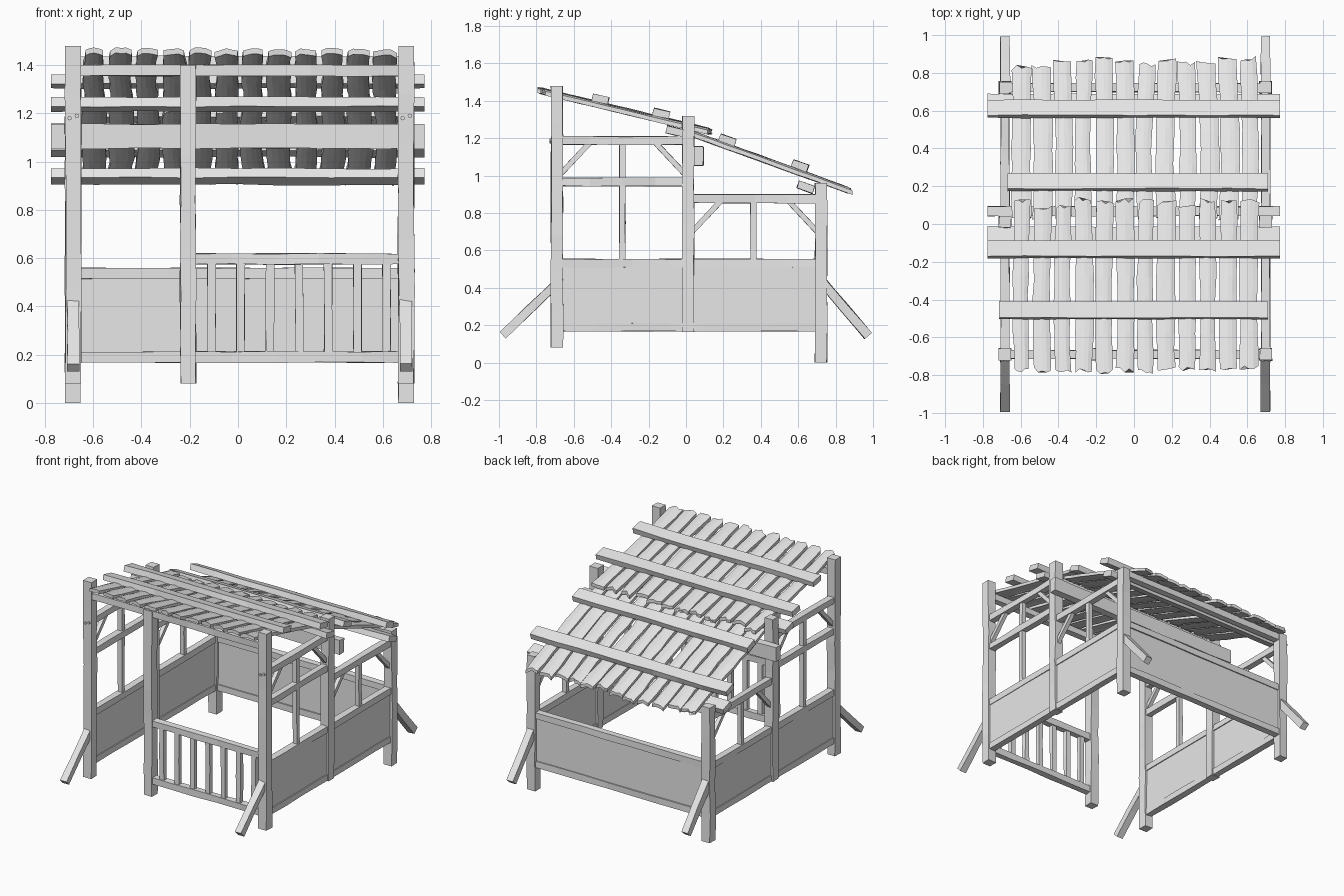
import bpy, bmesh, math, random
from mathutils import Vector

random.seed(4)
cube = bpy.data.objects.get("Cube")
if cube:
    bpy.data.objects.remove(cube, do_unlink=True)

wood = bpy.data.materials.new("grey_wood")
wood.use_nodes = True
GREY = (0.8, 0.8, 0.8, 1)
wood.diffuse_color = GREY
wood.node_tree.nodes["Principled BSDF"].inputs["Base Color"].default_value = GREY


def loft(name, rings):
    """Skin a list of point rings into a closed solid."""
    bm = bmesh.new()
    loops = [[bm.verts.new(p) for p in ring] for ring in rings]
    n = len(loops[0])
    for a, b in zip(loops, loops[1:]):
        for i in range(n):
            j = (i + 1) % n
            bm.faces.new((a[i], a[j], b[j], b[i]))
    bm.faces.new(loops[0])
    bm.faces.new(loops[-1])
    bmesh.ops.recalc_face_normals(bm, faces=bm.faces)
    mesh = bpy.data.meshes.new(name)
    bm.to_mesh(mesh)
    bm.free()
    mesh.materials.append(wood)
    obj = bpy.data.objects.new(name, mesh)
    bpy.context.collection.objects.link(obj)
    return obj


def beam(name, a, b, w, h, roll=0.0, rough=0.003):
    """Hewn timber from a to b; w is across (x, or y for x-beams), h the other way."""
    a, b = Vector(a), Vector(b)
    d = (b - a).normalized()
    u = Vector((0, math.cos(roll), math.sin(roll))) if abs(d.x) > 0.9 else Vector((1, 0, 0))
    v = d.cross(u)
    steps = max(1, round((b - a).length / 0.2))
    rings = []
    for i in range(steps + 1):
        c = a.lerp(b, i / steps)
        ring = []
        for su, sv in ((-1, -1), (1, -1), (1, 1), (-1, 1)):
            ju, jv = random.uniform(-rough, rough), random.uniform(-rough, rough)
            ring.append(c + u * (su * w / 2 + ju) + v * (sv * h / 2 + jv))
        rings.append(ring)
    return loft(name, rings)


def plank(name, x, y0, y1, roof, width):
    """Rounded slab with ragged ends, lying on the roof line z = roof(y)."""
    across, steps = 5, 9
    bend = random.uniform(-0.012, 0.012)
    ragged = [[random.uniform(-0.014, 0.014) for _ in range(across)] for _ in range(2)]
    lift = random.uniform(-0.003, 0.003)
    rings = []
    for i in range(steps + 1):
        t = i / steps
        cx = x + bend * math.sin(t * 4) + random.uniform(-0.002, 0.002)
        half = width / 2 + random.uniform(-0.004, 0.004)
        top, bottom = [], []
        for k in range(across):
            s = 2 * k / (across - 1) - 1
            y = y0 + (y1 - y0) * t
            if i in (0, steps):
                y += ragged[i > 0][k]
            arch = 0.009 * (1 - s * s)
            z = roof(y) + lift + arch + random.uniform(-0.0015, 0.0015)
            top.append((cx + s * half, y, z + 0.008))
            bottom.append((cx + s * half, y, z - 0.015))
        rings.append(top + bottom[::-1])
    return loft(name, rings)


SIDES = (("right", -0.683), ("left", 0.697))
XL, XR = SIDES[0][1], SIDES[1][1]
FRONT, MID, BACK = -0.69, 0.012, 0.722
POST = 0.065

for side, x in SIDES:
    # Corner and middle posts
    for name, y, z0, z1 in (("front", FRONT, 0.08, 1.48), ("middle", MID, 0.165, 1.32),
                            ("back", BACK, 0, 0.96)):
        beam(f"{name}_post_{side}", (x, y, z0), (x, y, z1), POST, 0.063)

    # Low side wall and its rails
    beam(f"side_panel_{side}", (x, FRONT, 0.36), (x, BACK, 0.36), 0.036, 0.36, rough=0)
    for name, z in (("bottom", 0.19), ("top", 0.532)):
        beam(f"side_{name}_rail_{side}", (x, FRONT, z), (x, BACK, z), 0.047, 0.045, rough=0.002)

    # Open framing above the wall
    for name, y0, y1, z in (("upper", FRONT, MID, 1.188), ("middle", FRONT, MID, 0.967),
                            ("rear", MID, BACK, 0.877)):
        beam(f"{name}_side_rail_{side}", (x, y0, z), (x, y1, z), 0.045, 0.045)
    for name, y, z in (("front", -0.34, 1.18), ("rear", 0.36, 0.87)):
        beam(f"{name}_stud_{side}", (x, y, 0.54), (x, y, z), 0.032, 0.032, rough=0.002)

    # Corner braces below the rails
    for i, (y, ztop, s) in enumerate(((FRONT, 1.175, 1), (MID, 1.175, -1),
                                      (MID, 0.865, 1), (BACK, 0.865, -1))):
        beam(f"corner_brace_{side}_{i}", (x, y + s * 0.02, ztop - 0.165),
             (x, y + s * 0.175, ztop), 0.028, 0.028, rough=0.001)

    # Slanting ground props
    beam(f"front_prop_{side}", (x, -0.69, 0.425), (x, -0.98, 0.147), 0.05, 0.045)
    beam(f"back_prop_{side}", (x, 0.73, 0.43), (x, 0.975, 0.143), 0.05, 0.05)

    # Pegs in the front posts
    for i, (dx, z) in enumerate(((-0.015, 1.18), (0.015, 1.19))):
        bpy.ops.mesh.primitive_cylinder_add(vertices=8, radius=0.009, depth=0.012,
                                            location=(x + dx, FRONT - 0.033, z),
                                            rotation=(math.pi / 2, 0, 0))
        peg = bpy.context.object
        peg.name = f"peg_{side}_{i}"
        peg.data.materials.append(wood)

# Back wall
beam("back_panel", (XL, BACK, 0.36), (XR, BACK, 0.36), 0.03, 0.36, rough=0)
for name, z in (("bottom", 0.19), ("top", 0.537)):
    beam(f"back_{name}_rail", (XL, BACK, z), (XR, BACK, z), 0.047, 0.045, rough=0.002)

# Doorway post and front railing
DOOR = -0.207
beam("doorway_post", (DOOR, FRONT, 0.08), (DOOR, FRONT, 1.4), POST, 0.063)
for name, z in (("bottom", 0.19), ("top", 0.597)):
    beam(f"railing_{name}", (DOOR, FRONT, z), (XR, FRONT, z), 0.045, 0.045)
for i in range(7):
    x = -0.11 + i * 0.121
    beam(f"baluster_{i}", (x, FRONT, 0.2), (x, FRONT, 0.59), 0.035, 0.03, rough=0.002)

# Headers between the posts and the heavy cross beam
beam("front_header", (XL, FRONT, 1.378), (XR, FRONT, 1.378), 0.045, 0.045)
beam("back_header", (XL, BACK, 0.93), (XR, BACK, 0.93), 0.045, 0.045)
beam("cross_beam", (-0.775, 0.068, 1.105), (0.772, 0.068, 1.105), 0.05, 0.1)


# Two overlapping roof slopes
def front_roof(y):
    return 1.455 - 0.24 * (y + 0.786)


def back_roof(y):
    return 1.21 - 0.362 * (y - 0.07)


for i in range(12):
    x = -0.595 + i * 0.1095
    plank(f"front_roof_plank_{i}", x, -0.77 + random.uniform(-0.015, 0.025),
          0.105 + random.uniform(-0.025, 0.025), front_roof, random.uniform(0.08, 0.1))
    plank(f"back_roof_plank_{i}", x, 0.04 + random.uniform(-0.02, 0.02),
          0.855 + random.uniform(-0.03, 0.025), back_roof, random.uniform(0.083, 0.102))

# Battens over the planks and bearers under them
pitch_front, pitch_back = -math.atan(0.24), -math.atan(0.362)
for name, y, z, x0, x1, pitch in (
        ("front_batten", -0.457, 1.408, -0.715, 0.71, pitch_front),
        ("upper_batten", -0.133, 1.332, -0.775, 0.772, pitch_front),
        ("lower_batten", 0.222, 1.19, -0.67, 0.71, pitch_back),
        ("back_batten", 0.61, 1.052, -0.775, 0.772, pitch_back),
        ("middle_bearer", -0.06, 1.238, -0.775, 0.772, pitch_front),
        ("back_bearer", 0.64, 0.938, -0.775, 0.772, pitch_back)):
    beam(name, (x0, y, z), (x1, y, z), 0.088, 0.04, roll=pitch)
